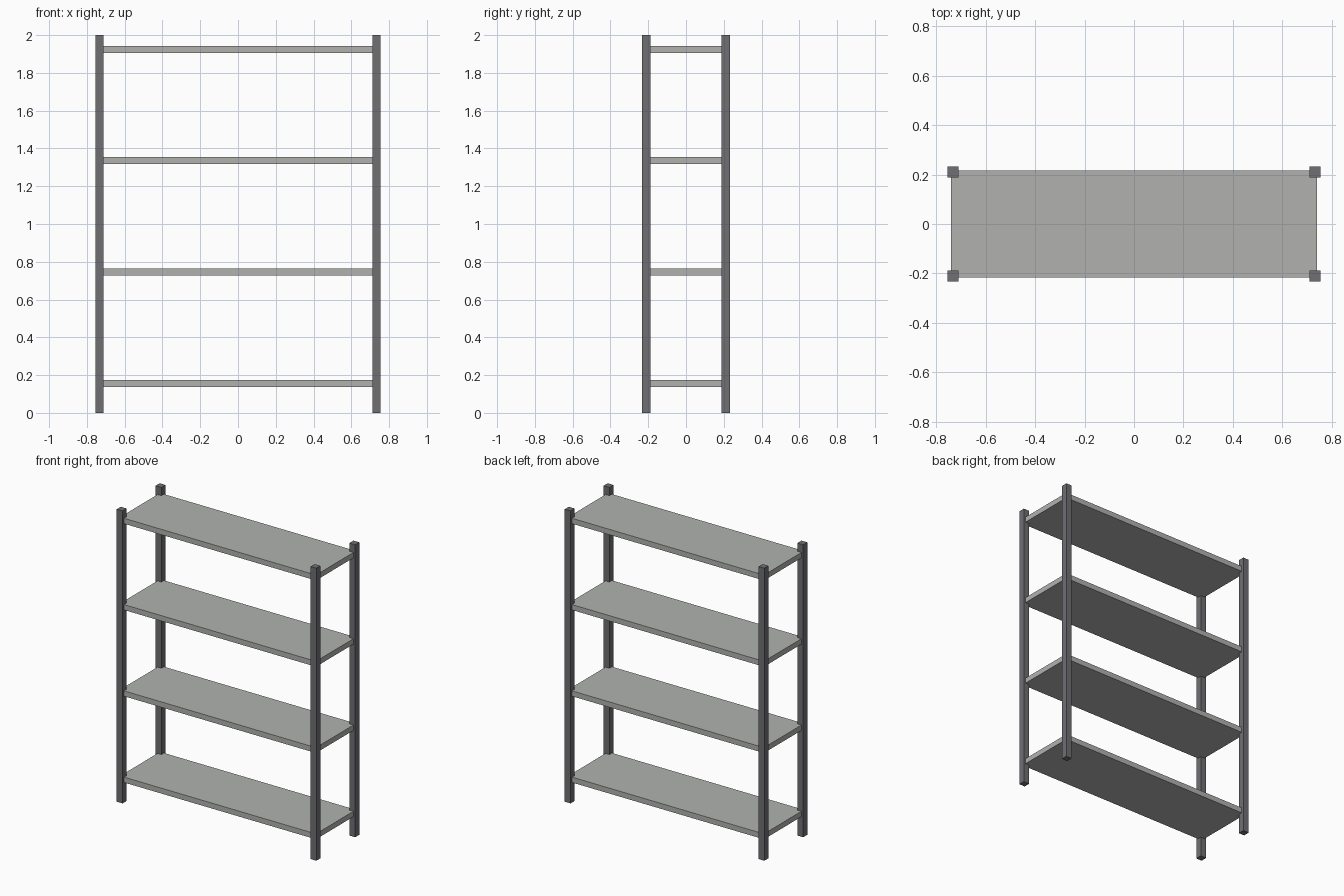
import bpy

if "Cube" in bpy.data.objects:
    bpy.data.objects.remove(bpy.data.objects["Cube"])

POST = 0.044             # square post width
POST_X, POST_Y = 0.733, 0.21
SHELF = (1.482, 0.432, 0.037)


def material(name, color):
    m = bpy.data.materials.new(name)
    m.diffuse_color = (*color, 1)
    m.use_nodes = True
    m.node_tree.nodes["Principled BSDF"].inputs["Base Color"].default_value = m.diffuse_color
    return m


def box(name, size, center, mat):
    bpy.ops.mesh.primitive_cube_add(size=1, location=center)
    ob = bpy.context.object
    ob.name = name
    ob.scale = size
    bpy.ops.object.transform_apply(location=False, rotation=False, scale=True)
    ob.data.materials.append(mat)
    return ob


dark = material("dark_metal", (0.16, 0.16, 0.175))
light = material("light_board", (0.44, 0.45, 0.43))

# four corner posts
for y_name, sy in (("front", -1), ("back", 1)):
    for x_name, sx in (("left", -1), ("right", 1)):
        box(f"{y_name}_{x_name}_post", (POST, POST, 2),
            (sx * POST_X, sy * POST_Y, 1), dark)

# four evenly spaced shelves, corners set into the posts
for i in range(4):
    box(f"shelf_{i + 1}", SHELF, (0, 0, 0.155 + i * 0.59), light)
